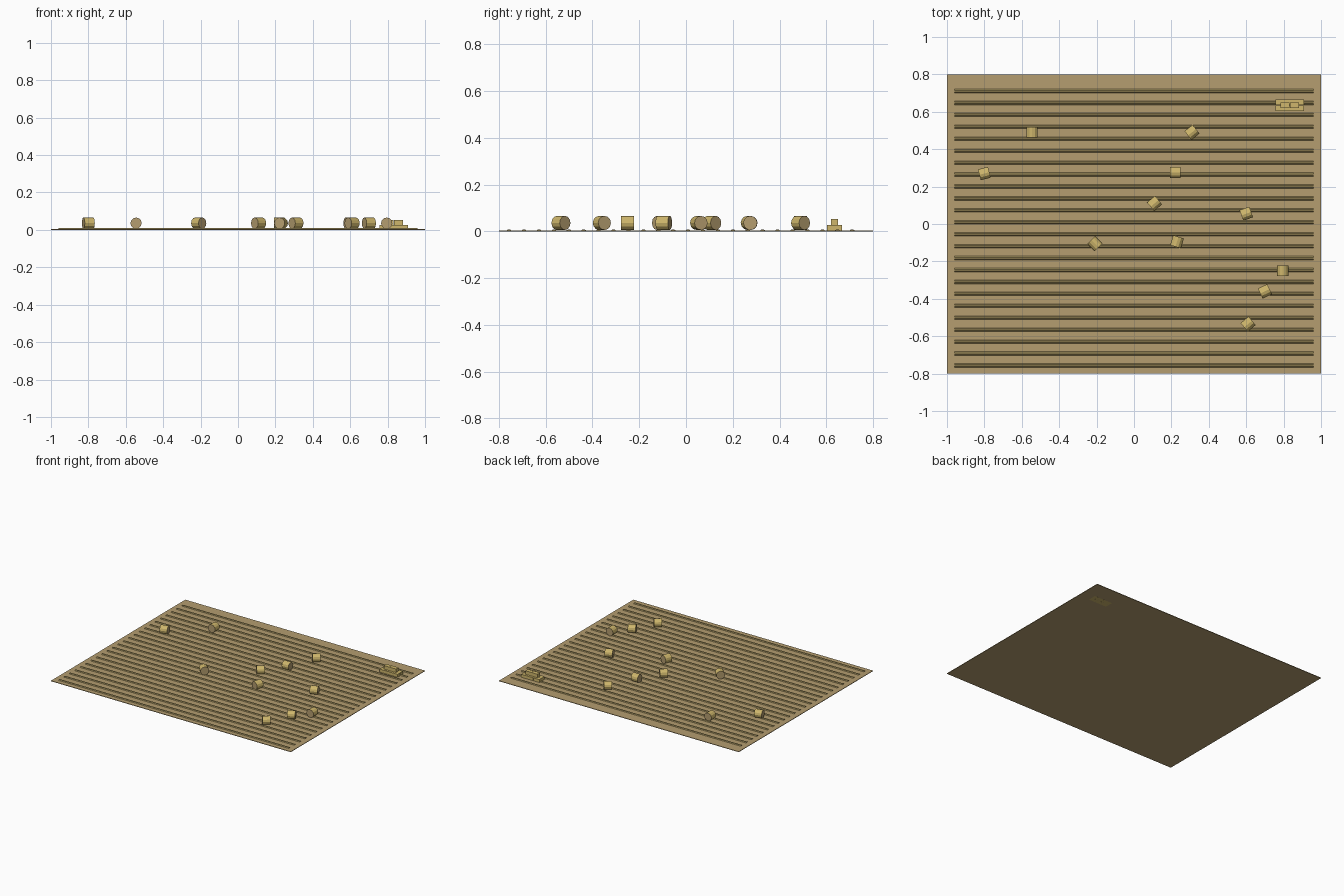
import bpy, bmesh, math
from mathutils import Matrix, Vector

if "Cube" in bpy.data.objects:
    bpy.data.objects.remove(bpy.data.objects["Cube"])


def material(name, rgb):
    m = bpy.data.materials.new(name)
    m.diffuse_color = (*rgb, 1)
    m.use_nodes = True
    m.node_tree.nodes["Principled BSDF"].inputs["Base Color"].default_value = m.diffuse_color
    return m


SOIL = material("dry_soil", (0.46, 0.34, 0.16))
STUBBLE = material("stubble", (0.36, 0.28, 0.11))
STRAW = material("straw", (0.62, 0.47, 0.15))
CUT_STRAW = material("cut_straw", (0.46, 0.34, 0.16))


def finish(name, bm, mats):
    bmesh.ops.recalc_face_normals(bm, faces=bm.faces)
    me = bpy.data.meshes.new(name)
    bm.to_mesh(me)
    bm.free()
    for m in mats:
        me.materials.append(m)
    ob = bpy.data.objects.new(name, me)
    bpy.context.collection.objects.link(ob)
    return ob


def box(name, center, size, mat):
    bm = bmesh.new()
    bmesh.ops.create_cube(bm, size=1)
    bmesh.ops.scale(bm, vec=size, verts=bm.verts)
    bmesh.ops.translate(bm, vec=center, verts=bm.verts)
    return finish(name, bm, [mat])


# Thin field slab
box("field", (0, 0, 0.002), (2, 1.6, 0.004), SOIL)

# Stubble rows: low trapezoid ridges running along x
PROFILE = [(-0.011, 0.003), (-0.004, 0.009), (0.004, 0.009), (0.011, 0.003)]
for i in range(24):
    y = 0.711 - i * 0.0638
    bm = bmesh.new()
    f = bm.faces.new([bm.verts.new((-0.96, y + dy, z)) for dy, z in PROFILE])
    ext = bmesh.ops.extrude_face_region(bm, geom=[f])
    bmesh.ops.translate(bm, vec=(1.92, 0, 0),
                        verts=[v for v in ext["geom"] if isinstance(v, bmesh.types.BMVert)])
    finish("stubble_row", bm, [STUBBLE])

# Round bales lying on their side: x, y, heading of the axis in degrees
BALES = [(-0.545, 0.49, 90), (-0.80, 0.27, 15), (0.31, 0.49, 38), (0.22, 0.275, 0),
         (0.11, 0.11, 40), (0.60, 0.055, 20), (-0.21, -0.105, -45), (0.23, -0.095, 72),
         (0.795, -0.25, 90), (0.70, -0.36, 25), (0.61, -0.535, 40)]
for x, y, angle in BALES:
    bm = bmesh.new()
    bmesh.ops.create_cone(bm, cap_ends=True, segments=12, radius1=0.03, radius2=0.03, depth=0.055)
    for f in bm.faces:
        f.material_index = int(len(f.verts) > 4)   # cut ends
    place = (Matrix.Translation((x, y, 0.036))
             @ Matrix.Rotation(math.radians(angle), 4, 'Z')
             @ Matrix.Rotation(math.pi / 2, 4, 'Y'))
    bm.transform(place)
    finish("round_bale", bm, [STRAW, CUT_STRAW])

# Stack of square bales: two rows of three below, two on top
STACK = Vector((0.833, 0.635, 0))
lower = [(dx, dy, 0.013) for dx in (-0.051, 0, 0.051) for dy in (-0.016, 0.016)]
upper = [(dx, 0, 0.040) for dx in (-0.0255, 0.0255)]
for p in lower + upper:
    box("square_bale", STACK + Vector(p), (0.05, 0.031, 0.0265), STRAW)
